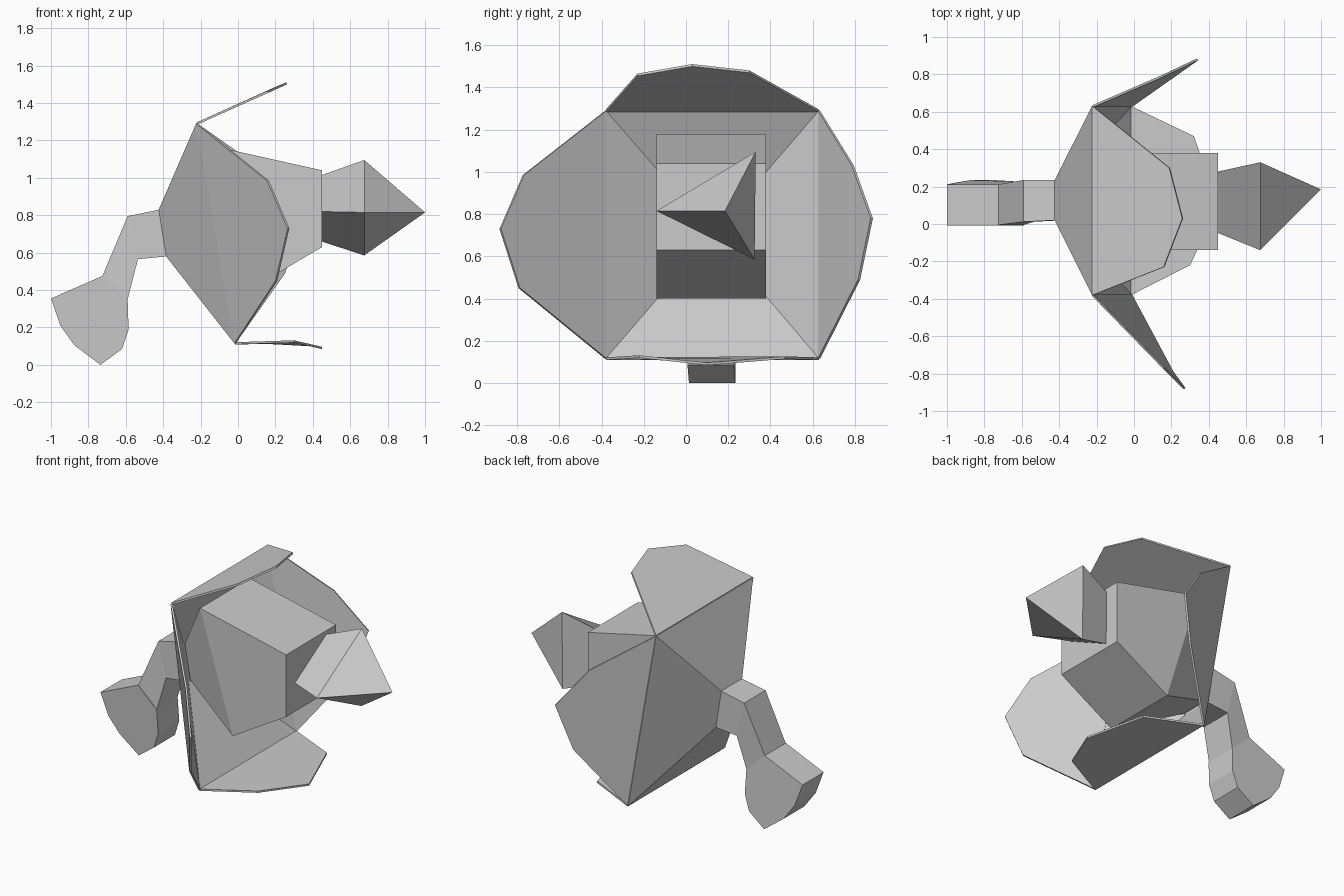
import bpy, bmesh

if "Cube" in bpy.data.objects:
    bpy.data.objects.remove(bpy.data.objects["Cube"])


def make(name, verts, faces, thickness=0):
    mesh = bpy.data.meshes.new(name)
    mesh.from_pydata(verts, [], faces)
    bm = bmesh.new()
    bm.from_mesh(mesh)
    bmesh.ops.recalc_face_normals(bm, faces=bm.faces)
    bm.to_mesh(mesh)
    bm.free()
    ob = bpy.data.objects.new(name, mesh)
    bpy.context.collection.objects.link(ob)
    if thickness:
        mod = ob.modifiers.new("thickness", 'SOLIDIFY')
        mod.thickness = thickness
        mod.offset = 0
    return ob


def loft(name, rings, caps=True, thickness=0):
    n = len(rings[0])
    verts = [v for ring in rings for v in ring]
    faces = [(r * n + i, r * n + (i + 1) % n, (r + 1) * n + (i + 1) % n, (r + 1) * n + i)
             for r in range(len(rings) - 1) for i in range(n)]
    if caps:
        faces += [tuple(range(n)), tuple(range(len(verts) - n, len(verts)))]
    return make(name, verts, faces, thickness)


def rect(top, bottom, y0, y1):
    """Upright, leaning rectangle: top and bottom are (x, z)."""
    (xt, zt), (xb, zb) = top, bottom
    return [(xt, y0, zt), (xt, y1, zt), (xb, y1, zb), (xb, y0, zb)]


# Open funnel behind the petals
back = rect((-.42, .83), (-.38, .58), .02, .235)
rim = rect((-.22, 1.29), (-.015, .115), -.38, .63)
loft("funnel", [back, rim], caps=False, thickness=.008)

# Head block, tapering back into the funnel
loft("head", [rect((-.41, .82), (-.37, .59), .03, .225),
              rect((-.18, 1.18), (.06, .40), -.14, .38),
              rect((.45, 1.04), (.45, .63), -.14, .38)])

# Three-sided beak, widening then closing to a point
section = [(-.14, .815), (.33, 1.095), (.325, .585)]
tip = (.185, .815)
wide = [(.675, y, z) for y, z in section]
base = [(.45, .165 + (y - .165) * .7, .83 + (z - .83) * .7) for y, z in section]
make("beak", base + wide + [(1, *tip)],
     [(0, 1, 2)] + [(i, (i + 1) % 3, (i + 1) % 3 + 3, i + 3) for i in range(3)]
     + [(i + 3, (i + 1) % 3 + 3, 6) for i in range(3)])

# Thin petals hinged on the four rim edges; inner points lie between the corners
petals = {
    "top_petal": (rim[0], rim[1], [(.16, -.23, 1.46), (.26, .03, 1.505), (.19, .30, 1.475)]),
    "right_petal": (rim[1], rim[2], [(.15, .79, 1.03), (.34, .88, .78), (.25, .82, .49)]),
    "bottom_petal": (rim[2], rim[3], [(.32, .47, .12), (.45, .10, .09), (.30, -.22, .125)]),
    "left_petal": (rim[3], rim[0], [(.205, -.79, .45), (.27, -.88, .73), (.16, -.77, .985)]),
}
for name, (a, b, mid) in petals.items():
    make(name, [a] + mid + [b], [(0, 1, 2, 3, 4)], thickness=.012)

# Bent stem behind the funnel
loft("stem", [back,
              rect((-.59, .795), (-.535, .565), .012, .235),
              rect((-.725, .475), (-.59, .35), -.005, .212)])

# Rounded bulb at the end of the stem: side profile as x, z, y shift
profile = [(-.725, .475, 0), (-1, .355, 0), (-.95, .21, .01), (-.875, .105, .022),
           (-.735, 0, .022), (-.62, .085, .015), (-.585, .19, .01), (-.59, .35, 0)]
loft("bulb", [[(x, y + s, z) for x, z, s in profile] for y in (-.008, .212)])
